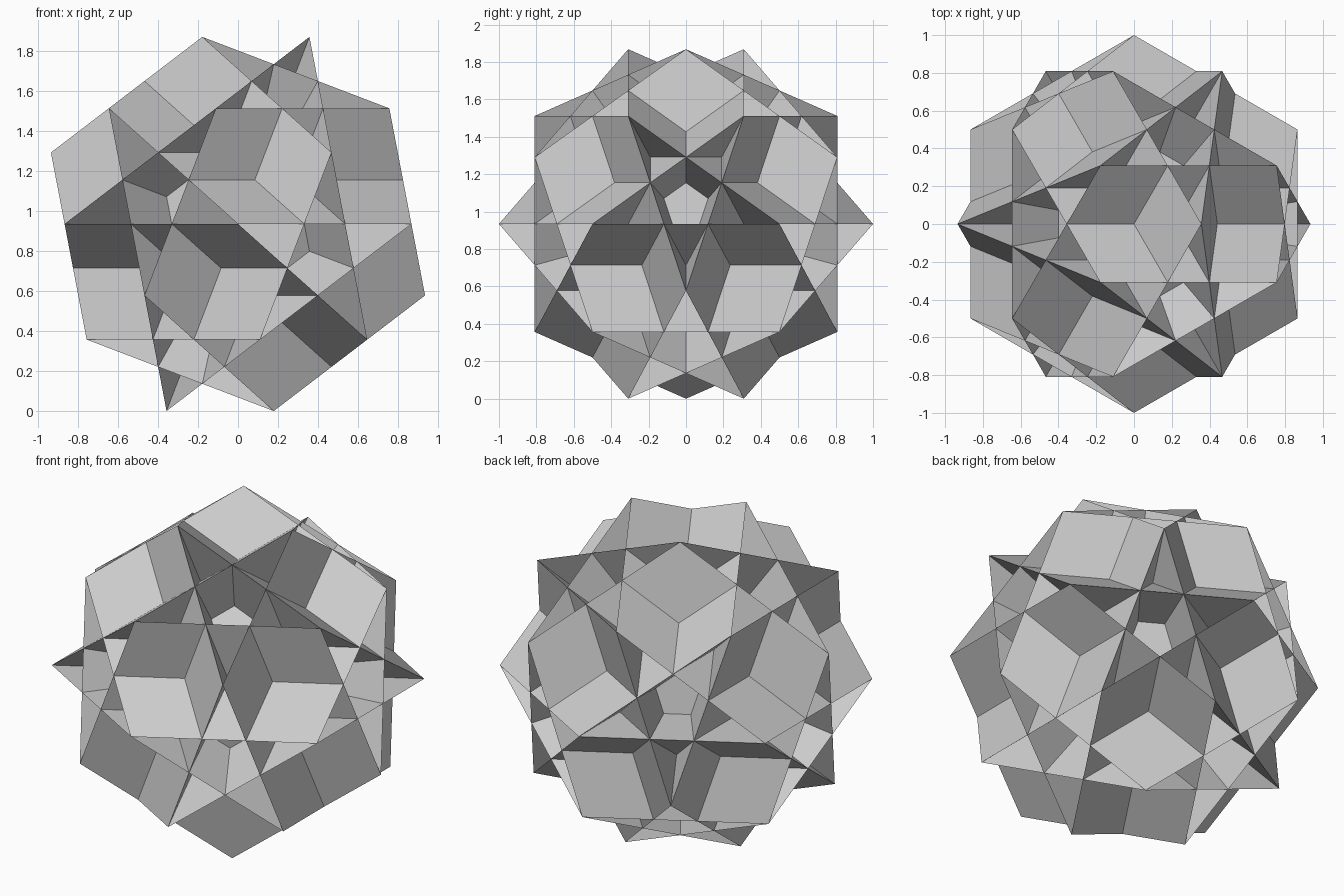
import bpy, bmesh, math, random
from mathutils import Vector, Matrix
from mathutils.bvhtree import BVHTree

if "Cube" in bpy.data.objects:
    bpy.data.objects.remove(bpy.data.objects["Cube"])

random.seed(1)
TURN = [Matrix.Rotation(math.radians(120 * k), 3, 'Z') for k in range(3)]


def orbit(seeds):
    """Repeat directions by the threefold turn, y mirror and point inversion."""
    out = []
    for s in seeds:
        for m in TURN:
            for my in (1, -1):
                for inv in (1, -1):
                    v = (m @ Vector((s[0], s[1] * my, s[2]))).normalized() * inv
                    if all((v - o).length > 0.01 for o in out):
                        out.append(v)
    return out


# Star tips (30) on the unit sphere, derived from the fivefold axes (12)
axes5 = orbit([(-0.607062, 0, 0.794654), (0.982247, 0, 0.187592)])
tips = []
for i, a in enumerate(axes5):
    for b in axes5[i + 1:]:
        if a.dot(b) > 0.4:
            tips.append((a + b).normalized())

# Threefold axes (20, one of each opposite pair used)
axes3 = []
for i, a in enumerate(axes5):
    for j in range(i + 1, 12):
        for k in range(j + 1, 12):
            b, c = axes5[j], axes5[k]
            if min(a.dot(b), b.dot(c), a.dot(c)) > 0.4:
                n = (a + b + c).normalized()
                if all(abs(n.dot(o)) < 0.99 for o in axes3):
                    axes3.append(n)


def ring(n, d):
    """Tips at height d along axis n, sorted around it."""
    u = n.orthogonal().normalized()
    w = n.cross(u)
    pts = [p for p in tips if abs(p.dot(n) - d) < 0.02]
    return sorted(pts, key=lambda p: math.atan2(p.dot(w), p.dot(u)))


# 12 large pentagons and 10 hexagons through the centre
D5 = math.sqrt((5 - math.sqrt(5)) / 10)
planes = [(n, D5) for n in axes5] + [(n, 0.0) for n in axes3]
polys = [ring(n, d) for n, d in planes]

verts, faces = [], []
for p in polys:
    faces.append(list(range(len(verts), len(verts) + len(p))))
    verts += p
tree = BVHTree.FromPolygons(verts, faces)
rays = [Vector([random.gauss(0, 1) for _ in range(3)]).normalized() for _ in range(120)]


def is_open(p, n):
    """True if a point just off the face can see outside."""
    hits = 0
    for r in rays:
        d = r if r.dot(n) > 0 else -r
        if tree.ray_cast(p + n * 1e-4, d)[0] is None:
            hits += 1
            if hits > 2:
                return True
    return False


# Cut every polygon by the other planes and keep only the outer pieces
shell = bmesh.new()
for (n, d), pts in zip(planes, polys):
    bm = bmesh.new()
    bm.faces.new([bm.verts.new(p) for p in pts])
    for m, e in planes:
        if abs(m.dot(n)) < 0.999:
            bmesh.ops.bisect_plane(bm, geom=bm.verts[:] + bm.edges[:] + bm.faces[:],
                                   dist=1e-5, plane_co=m * e, plane_no=m)
    for f in bm.faces:
        if f.calc_area() < 1e-6:
            continue
        c = f.calc_center_median()
        for s in (1, -1):
            if is_open(c, n * s):
                co = [v.co.copy() for v in f.verts]
                f.normal_update()
                if f.normal.dot(n * s) < 0:
                    co.reverse()
                shell.faces.new([shell.verts.new(p) for p in co])
                break
    bm.free()

# Weld pieces, merge flat neighbours, stand on the ground
bmesh.ops.remove_doubles(shell, verts=shell.verts[:], dist=1e-4)
bmesh.ops.dissolve_limit(shell, angle_limit=0.01, verts=shell.verts[:], edges=shell.edges[:])
low = min(v.co.z for v in shell.verts)
bmesh.ops.translate(shell, verts=shell.verts[:], vec=(0, 0, -low))
mesh = bpy.data.meshes.new("star_polyhedron")
shell.to_mesh(mesh)
shell.free()
bpy.context.collection.objects.link(bpy.data.objects.new("star_polyhedron", mesh))
